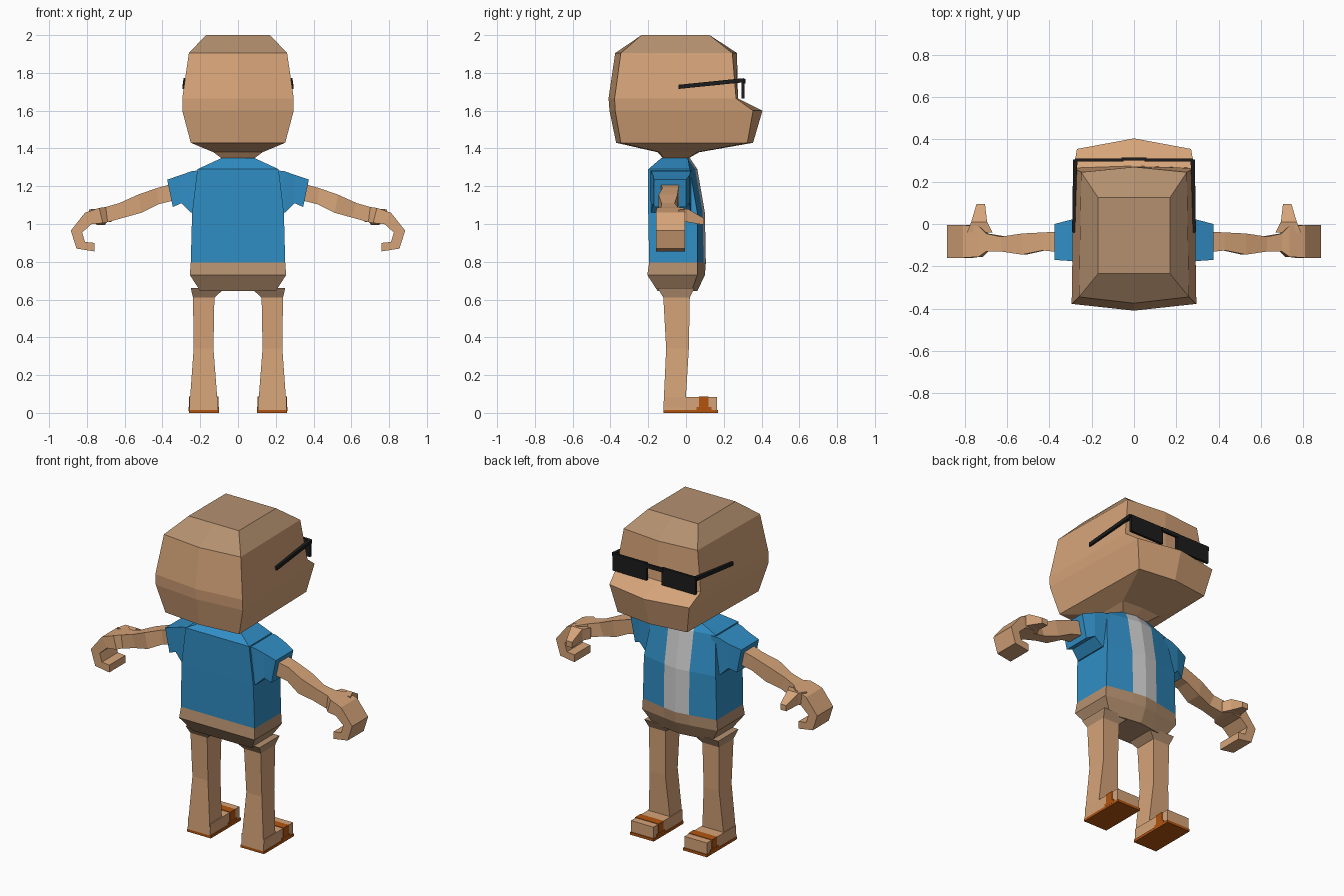
import bpy, bmesh
from mathutils import Vector

old = bpy.data.objects.get("Cube")
if old:
    bpy.data.objects.remove(old, do_unlink=True)


def material(name, *rgb):
    mat = bpy.data.materials.new(name)
    mat.use_nodes = True
    colour = (*rgb, 1)
    mat.diffuse_color = colour
    shader = mat.node_tree.nodes["Principled BSDF"]
    shader.inputs["Base Color"].default_value = colour
    shader.inputs["Roughness"].default_value = 0.8
    return mat


skin = material("skin", 0.67, 0.37, 0.19)
dull = material("dull tan", 0.46, 0.28, 0.16)
blue = material("shirt blue", 0.03, 0.27, 0.56)
grey = material("undershirt grey", 0.62, 0.62, 0.62)
orange = material("sandal orange", 0.45, 0.09, 0.005)
black = material("glasses black", 0.012, 0.012, 0.012)


def loft(name, rings, mats, rule=None):
    """Skin a list of equal rings, cap both ends, colour faces by their centre."""
    bm = bmesh.new()
    loops = [[bm.verts.new(p) for p in ring] for ring in rings]
    count = len(loops[0])
    for low, high in zip(loops, loops[1:]):
        for i in range(count):
            j = (i + 1) % count
            bm.faces.new((low[i], low[j], high[j], high[i]))
    bm.faces.new(loops[0])
    bm.faces.new(loops[-1])
    bmesh.ops.recalc_face_normals(bm, faces=bm.faces[:])
    if rule:
        for face in bm.faces:
            face.material_index = int(rule(face.calc_center_median()))
    mesh = bpy.data.meshes.new(name)
    bm.to_mesh(mesh)
    bm.free()
    for mat in mats:
        mesh.materials.append(mat)
    obj = bpy.data.objects.new(name, mesh)
    bpy.context.collection.objects.link(obj)
    return obj


def rect(x0, x1, y0, y1, z):
    """Level rectangle."""
    return [Vector(p) for p in ((x0, y0, z), (x1, y0, z), (x1, y1, z), (x0, y1, z))]


def box(name, x, y, z, mat):
    return loft(name, [rect(*x, *y, z[0]), rect(*x, *y, z[1])], [mat])


def limb_ring(xt, zt, xb, zb, back, front):
    """Upright section of an arm, from its top and bottom edge."""
    return [Vector(p) for p in ((xt, back, zt), (xt, front, zt), (xb, front, zb), (xb, back, zb))]


def flip(rings, side):
    return [[Vector((p.x * side, p.y, p.z)) for p in ring] for ring in rings]


# Head: six-sided rings with creased face and back
def head_ring(z, wf, yf, face, wb, yb, back):
    return [Vector(p) for p in ((wf, yf, z), (0, face, z), (-wf, yf, z),
                                (-wb, yb, z), (0, back, z), (wb, yb, z))]


head_rings = [head_ring(*r) for r in (
    (1.335, .07, -.01, -.01, .07, -.11, -.11),
    (1.38, .13, .06, .07, .13, -.14, -.15),
    (1.43, .235, .325, .355, .25, -.345, -.37),
    (1.6, .27, .355, .405, .295, -.375, -.405),
    (1.665, .285, .265, .275, .295, -.378, -.41),
    (1.905, .25, .245, .27, .26, -.345, -.375),
    (2.0, .17, .125, .125, .17, -.235, -.235))]
loft("head", head_rings, [skin, dull], lambda c: c.z > 1.92)


# Torso: open shirt with a grey strip down the front
def torso_ring(z, w, back, side, front):
    s = min(.085, w * .8)
    return [Vector(p) for p in ((w, back, z), (w, side, z), (s, front - .012, z), (0, front, z),
                                (-s, front - .012, z), (-w, side, z), (-w, back, z))]


hem = torso_ring(.795, .25, -.195, .06, .105)
loft("shirt", [hem,
               torso_ring(1.06, .243, -.2, .06, .1),
               torso_ring(1.29, .215, -.2, .02, .06),
               torso_ring(1.35, .085, -.13, .01, .02)],
     [blue, grey], lambda c: abs(c.x) < .06 and c.y > 0)

loft("pelvis", [hem,
                torso_ring(.73, .255, -.205, .06, .1),
                torso_ring(.645, .2, -.15, .03, .06)], [dull])

# Glasses: bridge
box("glasses_bridge", (-.06, .06), (.3, .315), (1.745, 1.768), black)

for side, label in ((1, "left"), (-1, "right")):
    # Sleeve
    loft(label + "_sleeve", flip([
        limb_ring(.19, 1.285, .21, 1.06, -.19, .03),
        limb_ring(.245, 1.28, .25, 1.06, -.185, .025),
        limb_ring(.3, 1.26, .3, 1.11, -.175, .02),
        limb_ring(.375, 1.235, .345, 1.09, -.17, .0)], side), [blue])

    # Arm and curled mitten hand
    loft(label + "_arm", flip([limb_ring(*r) for r in (
        (.34, 1.215, .34, 1.125, -.135, -.035),
        (.43, 1.19, .42, 1.105, -.125, -.04),
        (.53, 1.155, .51, 1.06, -.145, -.045),
        (.63, 1.11, .6, 1.035, -.13, -.06),
        (.7, 1.09, .69, 1.01, -.13, -.045),
        (.735, 1.085, .715, 1.005, -.155, -.01),
        (.81, 1.06, .775, 1.0, -.16, -.005),
        (.885, .965, .825, .955, -.16, -.005),
        (.855, .87, .81, .905, -.16, -.005),
        (.76, .855, .76, .9, -.16, -.005))], side), [skin])

    # Thumb, pointing forward
    def thumb_ring(x0, x1, y, z0, z1):
        return [Vector((x, y, z)) for x, z in ((x0, z0), (x1, z0), (x1, z1), (x0, z1))]
    loft(label + "_thumb", flip([
        thumb_ring(.67, .79, -.04, 1.01, 1.075),
        thumb_ring(.695, .77, .01, 1.01, 1.08),
        thumb_ring(.705, .745, .095, .995, 1.03)], side), [skin])

    # Leg with hip at the top
    loft(label + "_leg", flip([
        rect(.07, .25, -.15, .045, .66),
        rect(.125, .238, -.12, .02, .61),
        rect(.13, .235, -.105, .015, .34),
        rect(.105, .258, -.12, -.005, .015)], side), [skin, dull], lambda c: c.z > .62)

    # Foot and sandal
    def foot_part(part, x, y, z, mat):
        box(label + part, sorted(side * v for v in x), y, z, mat)
    foot_part("_foot", (.105, .257), (-.115, .165), (.01, .085), skin)
    foot_part("_sole", (.1, .26), (-.12, .17), (0, .016), orange)
    foot_part("_strap", (.102, .26), (.07, .12), (.01, .088), orange)
    foot_part("_strap_base", (.101, .261), (.055, .135), (.01, .03), orange)

    # Glasses: lens, then temple sloping back along the head
    loft(label + "_lens", flip([
        thumb_ring(.05, .28, .295, 1.665, 1.77),
        thumb_ring(.05, .28, .31, 1.665, 1.77)], side), [black])
    loft(label + "_temple", flip([
        thumb_ring(.268, .288, .305, 1.75, 1.772),
        thumb_ring(.275, .293, -.04, 1.715, 1.737)], side), [black])
